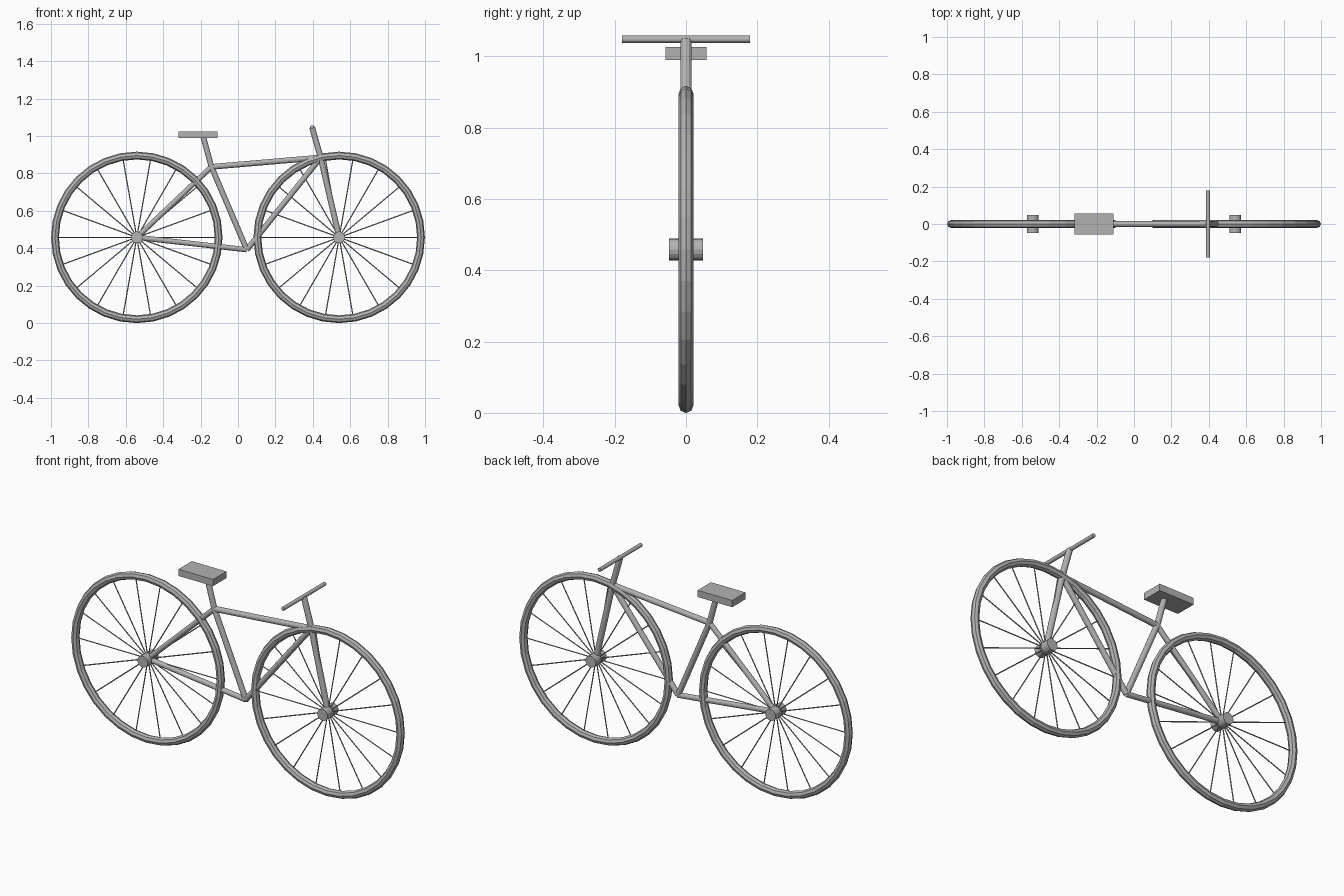
import bpy
import math
from mathutils import Vector

if "Cube" in bpy.data.objects:
    bpy.data.objects.remove(bpy.data.objects["Cube"])

grey = bpy.data.materials.new("plain_grey")
grey.diffuse_color = (0.45, 0.45, 0.45, 1)
grey.use_nodes = True
grey.node_tree.nodes["Principled BSDF"].inputs["Base Color"].default_value = grey.diffuse_color

WHEEL_X, HUB_Z = 0.541, 0.458
MAJOR, MINOR = 0.4375, 0.0208


def finish(name):
    ob = bpy.context.object
    ob.name = name
    ob.data.materials.append(grey)
    return ob


def tube(name, a, b, r, sides=12):
    """Cylinder running from point a to point b."""
    a, b = Vector(a), Vector(b)
    d = b - a
    bpy.ops.mesh.primitive_cylinder_add(
        vertices=sides, radius=r, depth=d.length, location=(a + b) / 2,
        rotation=d.to_track_quat('Z', 'Y').to_euler())
    return finish(name)


# Wheels: tyre, hub and 18 spokes each
for side, x in (("rear", -WHEEL_X), ("front", WHEEL_X)):
    bpy.ops.mesh.primitive_torus_add(
        major_segments=32, minor_segments=8, major_radius=MAJOR,
        minor_radius=MINOR, location=(x, 0, HUB_Z),
        rotation=(math.pi / 2, 0, 0))
    finish(side + "_tyre")
    tube(side + "_hub", (x, -0.047, HUB_Z), (x, 0.047, HUB_Z), 0.0312, 16)
    for i in range(18):
        t = math.radians(20 * i)
        end = (x + MAJOR * math.cos(t), 0, HUB_Z + MAJOR * math.sin(t))
        tube(f"{side}_spoke_{i + 1}", (x, 0, HUB_Z), end, 0.0031, 6)

# Frame joints
rear = (-WHEEL_X, 0, HUB_Z)
front = (WHEEL_X, 0, HUB_Z)
crank = (0.047, 0, 0.392)
seat_joint = (-0.142, 0, 0.835)
head = (0.442, 0, 0.885)
bar = (0.396, 0, 1.047)

# Frame tubes
tube("seat_tube", crank, seat_joint, 0.0150)
tube("top_tube", seat_joint, head, 0.0150)
tube("down_tube", crank, head, 0.0150)
tube("chain_stay", rear, crank, 0.0140)
tube("seat_stay", rear, seat_joint, 0.0140)
tube("fork", front, head, 0.0156)
tube("stem", head, bar, 0.0156)
tube("seat_post", seat_joint, (-0.187, 0, 1.0), 0.0150)

# Handlebar
tube("handlebar", (bar[0], -0.179, bar[2]), (bar[0], 0.179, bar[2]), 0.0104)

# Seat
bpy.ops.mesh.primitive_cube_add(size=1, location=(-0.214, 0, 1.007))
seat = finish("seat")
seat.scale = (0.208, 0.1146, 0.0365)
